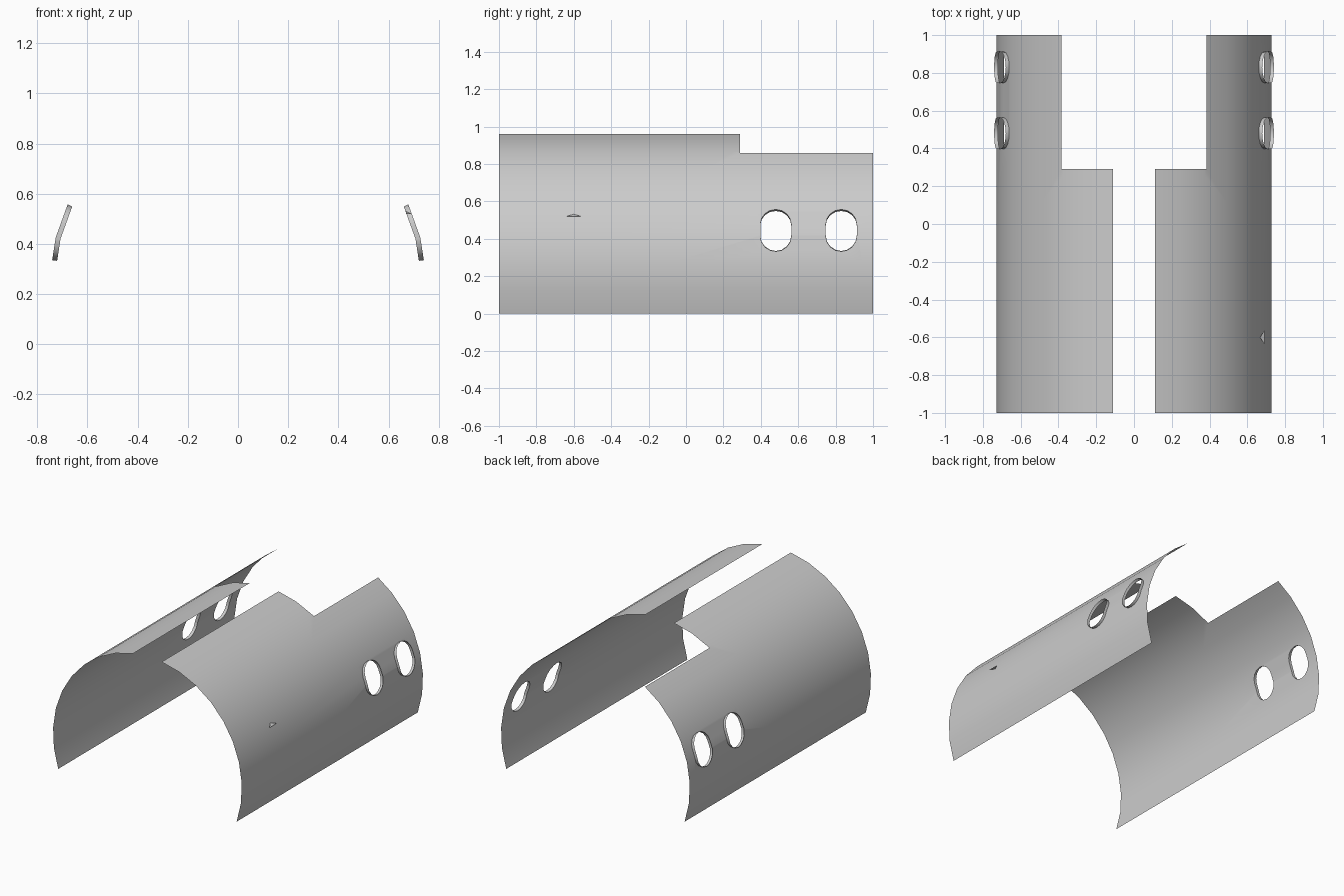
import bpy, bmesh, math
from mathutils import Vector

if "Cube" in bpy.data.objects:
    bpy.data.objects.remove(bpy.data.objects["Cube"])

R, CZ = 0.73, 0.24                 # shell radius and axis height
LOW, HIGH, N = math.radians(-19.2), math.radians(81.3), 9
NOTCH = math.radians(58.3)
STEP = (HIGH - LOW) / N
RIM = 0.02                         # how far the window rims stand out


def loop(bm, pts):
    vs = [bm.verts.new((y, a * R, 0)) for y, a in pts]
    return [bm.edges.new((vs[i], vs[(i + 1) % len(vs)])) for i in range(len(vs))]


def window(cy):
    # upright slot outline in (y, angle)
    w, straight, mid = 0.083, 0.03, math.radians(16.2)
    pts = []
    for k in range(2):
        for i in range(9):
            t = math.pi * (k + i / 8)
            s = w * math.sin(t) + (straight if k == 0 else -straight)
            pts.append((cy + w * math.cos(t), mid + s / R))
    return pts


def bend(co, side):
    # roll the flat sheet onto the faceted cylinder
    a = co.y / R
    k = min(N - 1, max(0, math.floor((a - LOW) / STEP)))
    mid = LOW + (k + 0.5) * STEP
    r = R * math.cos(STEP / 2) / math.cos(a - mid) + co.z
    return Vector((side * r * math.cos(a), co.x, CZ + r * math.sin(a)))


def finish(bm, name, angle=30):
    me = bpy.data.meshes.new(name)
    bm.to_mesh(me)
    bm.free()
    ob = bpy.data.objects.new(name, me)
    bpy.context.collection.objects.link(ob)
    bpy.ops.object.select_all(action='DESELECT')
    ob.select_set(True)
    bpy.context.view_layer.objects.active = ob
    bpy.ops.object.shade_smooth_by_angle(angle=math.radians(angle))
    return ob


def shell(name, side):
    bm = bmesh.new()
    # flat outline with the stepped top edge, and two window holes
    edges = loop(bm, [(-1, LOW), (1, LOW), (1, NOTCH), (0.29, NOTCH),
                      (0.29, HIGH), (-1, HIGH)])
    holes = loop(bm, window(0.48)) + loop(bm, window(0.83))
    bmesh.ops.triangle_fill(bm, edges=edges + holes, use_beauty=True,
                            use_dissolve=False, normal=(0, 0, 1))
    # window rims
    ext = bmesh.ops.extrude_edge_only(bm, edges=holes)
    for v in ext['geom']:
        if isinstance(v, bmesh.types.BMVert):
            v.co.z += RIM
    # facet lines
    for i in range(1, N):
        bmesh.ops.bisect_plane(bm, geom=bm.verts[:] + bm.edges[:] + bm.faces[:],
                               plane_co=(0, (LOW + i * STEP) * R, 0),
                               plane_no=(0, 1, 0), dist=1e-5)
    for v in bm.verts:
        v.co = bend(v.co, side)
    # outward normals
    bmesh.ops.recalc_face_normals(bm, faces=bm.faces[:])
    bm.normal_update()
    out = sum(f.calc_area() * f.normal.dot(
        f.calc_center_median() - Vector((0, f.calc_center_median().y, CZ)))
        for f in bm.faces)
    if out < 0:
        bmesh.ops.reverse_faces(bm, faces=bm.faces[:])
    return finish(bm, name)


shell("right_shell", 1)
shell("left_shell", -1)

# small fin on the right side
bm = bmesh.new()
for p in [(0.692, -0.64, 0.52), (0.692, -0.56, 0.52), (0.668, -0.6, 0.532), (0.67, -0.6, 0.52)]:
    bm.verts.new(p)
bmesh.ops.convex_hull(bm, input=bm.verts[:])
bmesh.ops.recalc_face_normals(bm, faces=bm.faces[:])
finish(bm, "side_fin")
